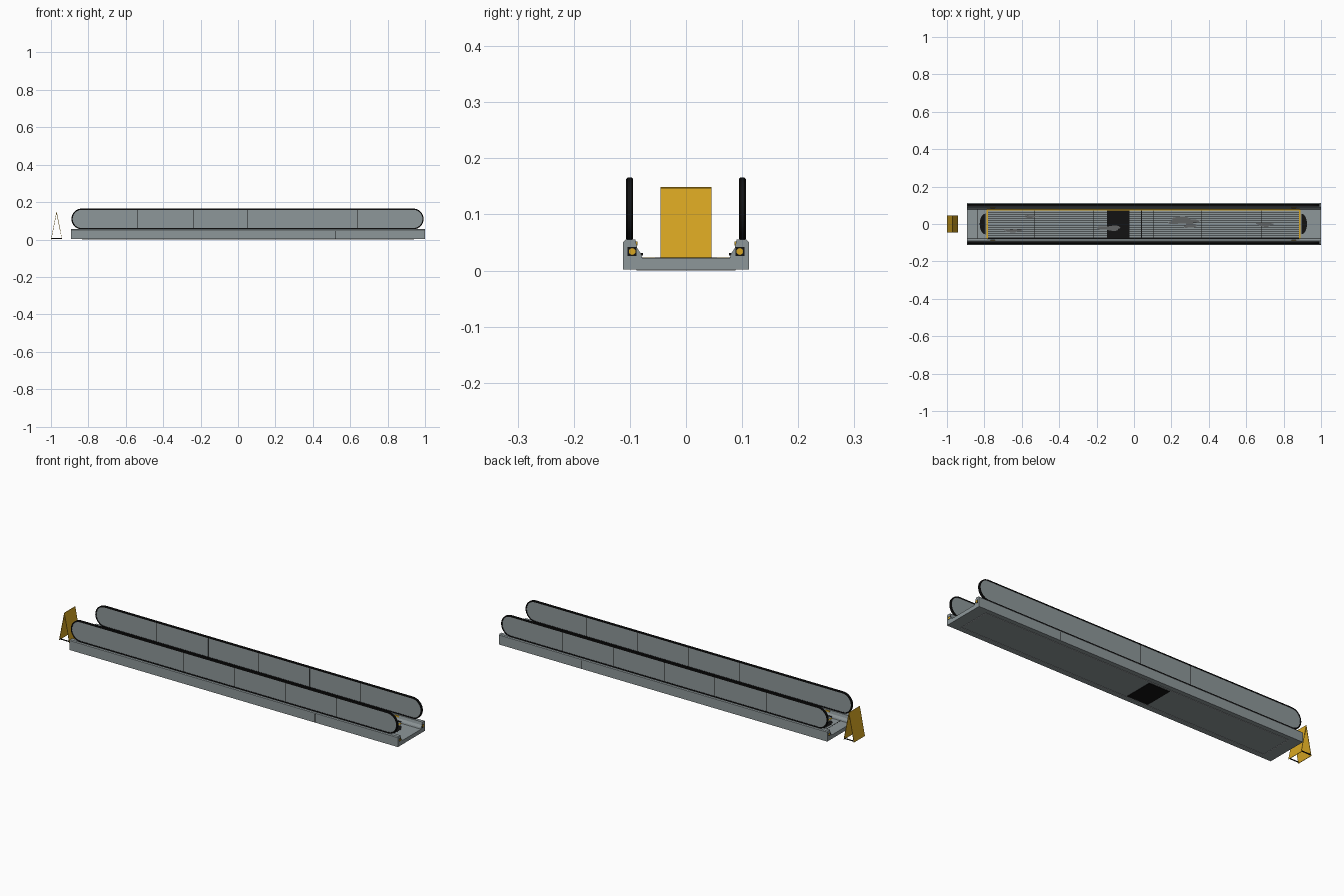
import bpy, bmesh, math
from mathutils import Matrix

cube = bpy.data.objects.get("Cube")
if cube:
    bpy.data.objects.remove(cube, do_unlink=True)


def material(name, rgb):
    m = bpy.data.materials.new(name)
    m.use_nodes = True
    m.diffuse_color = (*rgb, 1)
    m.node_tree.nodes["Principled BSDF"].inputs["Base Color"].default_value = (*rgb, 1)
    return m


steel = material("brushed steel", (0.27, 0.31, 0.32))
black = material("black rubber", (0.006, 0.006, 0.006))
yellow = material("safety yellow", (0.68, 0.38, 0.016))
stain = material("dark stain", (0.12, 0.125, 0.125))
light = material("light steel", (0.42, 0.45, 0.46))

X0, X1 = -0.893, 1.0          # ends of the walkway base
T0, T1 = -0.785, 0.885        # ends of the moving treads
H0, H1 = -0.145, -0.025       # missing treads


def finish(name, bm, mat):
    bmesh.ops.recalc_face_normals(bm, faces=bm.faces)
    me = bpy.data.meshes.new(name)
    bm.to_mesh(me)
    bm.free()
    me.materials.append(mat)
    ob = bpy.data.objects.new(name, me)
    bpy.context.collection.objects.link(ob)
    return ob


def box(name, x, y, z, mat):
    """Box from (low, high) pairs."""
    bm = bmesh.new()
    bmesh.ops.create_cube(bm, size=1)
    for v in bm.verts:
        v.co = [a + (b - a) * (c + 0.5) for (a, b), c in zip((x, y, z), v.co)]
    return finish(name, bm, mat)


def prism(name, points, direction, mat):
    """Extrude a flat outline of 3D points along a direction."""
    bm = bmesh.new()
    face = bm.faces.new([bm.verts.new(p) for p in points])
    new = bmesh.ops.extrude_face_region(bm, geom=[face])["geom"]
    verts = [g for g in new if isinstance(g, bmesh.types.BMVert)]
    bmesh.ops.translate(bm, verts=verts, vec=direction)
    return finish(name, bm, mat)


def stadium(r, y):
    """Outline with round ends, in the XZ plane."""
    cx, half = 0.051, 0.886
    pts = []
    for i in range(34):
        end, k = divmod(i, 17)
        a = math.pi * (end + k / 16) - math.pi / 2
        side = -1 if end else 1
        pts.append((cx + side * half + r * math.cos(a), y, 0.11 + r * math.sin(a)))
    return pts


def smooth(ob):
    bpy.ops.object.select_all(action="DESELECT")
    ob.select_set(True)
    bpy.context.view_layer.objects.active = ob
    bpy.ops.object.shade_smooth_by_angle()


# Base trough with a curb on each side
half = [(0.112, 0.002), (0.112, 0.051), (0.108, 0.055), (0.09, 0.055),
        (0.087, 0.04), (0.08, 0.03), (0.077, 0.018)]
outline = half + [(-y, z) for y, z in reversed(half)]
prism("base_trough", [(X0, y, z) for y, z in outline], (X1 - X0, 0, 0), steel)

# Underside frame and open hatch
for s in (-1, 1):
    ya, yb = sorted((s * 0.083, s * 0.088))
    box("underside_frame_side", (X0 + 0.06, X1 - 0.06), (ya, yb), (0, 0.003), light)
for x in (X0 + 0.06, X1 - 0.065):
    box("underside_frame_end", (x, x + 0.005), (-0.088, 0.088), (0, 0.003), light)
box("underside_hatch", (H0, H1), (-0.077, 0.077), (0.0005, 0.004), black)

# End floor plates, curved mats and yellow comb strips
for s, x_end, x_tread in ((-1, X0, T0), (1, X1, T1)):
    box("floor_plate", sorted((x_end, x_tread)), (-0.079, 0.079), (0.016, 0.0225), steel)
    xa = x_tread + s * 0.01
    arc = [(xa + s * 0.03 * math.sin(math.pi * i / 16),
            0.055 * math.cos(math.pi * i / 16), 0.022) for i in range(17)]
    prism("comb_mat", arc, (0, 0, 0.0012), black)
    box("comb_strip", (x_tread - 0.004, x_tread + 0.004), (-0.077, 0.077),
        (0.018, 0.0235), yellow)
box("floor_plate_seam", (-0.836, -0.833), (-0.078, 0.078), (0.021, 0.0229), black)

# Grooved moving treads
box("tread_bed", (T0, T1), (-0.077, 0.077), (0.015, 0.0185), black)
slats, pitch = 13, 0.148 / 13
for i in range(slats):
    y = -0.074 + pitch * i
    for x in ((T0, H0), (H1, T1)):
        box("tread_slat", x, (y + 0.0012, y + pitch - 0.0012), (0.018, 0.0215), steel)
for x in (-0.53, -0.215, 0.04, 0.105, 0.36, 0.68):
    box("tread_joint", (x - 0.002, x + 0.002), (-0.075, 0.075), (0.02, 0.0217), black)
box("tread_edge_line", (T0, T1), (0.0715, 0.077), (0.018, 0.0225), yellow)

# Worn patches on the treads
for x, y, rx, ry in ((-0.55, 0.04, 0.04, 0.008), (-0.65, -0.035, 0.055, 0.01),
                     (-0.13, -0.022, 0.075, 0.014), (0.26, 0.018, 0.085, 0.022),
                     (0.30, -0.005, 0.035, 0.02), (0.70, -0.003, 0.05, 0.012)):
    pts = []
    for i in range(24):
        a = math.tau * i / 24
        r = 0.85 + 0.2 * math.sin(3 * a + x * 9) + 0.1 * math.cos(5 * a)
        pts.append((x + rx * r * math.cos(a), y + ry * r * math.sin(a), 0.0214))
    prism("worn_patch", pts, (0, 0, 0.0006), stain)

for s in (-1, 1):
    # Balustrade panel with its seams
    y = s * 0.1005
    smooth(prism("balustrade_panel", stadium(0.052, y - 0.004), (0, 0.008, 0), steel))
    for x in (-0.535, -0.24, 0.052, 0.345, 0.64):
        box("panel_seam", (x - 0.001, x + 0.001), (y - 0.0043, y + 0.0043),
            (0.056, 0.161), black)

    # Handrail loop
    bm = bmesh.new()
    rings = [[bm.verts.new(p) for p in stadium(r, y + w)]
             for r, w in ((0.0555, -0.004), (0.0535, -0.006), (0.049, -0.006),
                          (0.049, 0.006), (0.0535, 0.006), (0.0555, 0.004))]
    for a, b in zip(rings, rings[1:] + rings[:1]):
        for i in range(len(a)):
            j = (i + 1) % len(a)
            bm.faces.new((a[i], a[j], b[j], b[i]))
    smooth(finish("handrail", bm, black))

    # Curb joint, skirt brush and small skirt lamps
    ya, yb = sorted((s * 0.11, s * 0.1125))
    box("curb_joint", (0.521, 0.525), (ya, yb), (0.004, 0.046), black)
    ya, yb = sorted((s * 0.077, s * 0.081))
    box("skirt_brush", (T0, T1), (ya, yb), (0.027, 0.031), black)
    for x in (T0 + 0.03, T1 - 0.03):
        ya, yb = sorted((s * 0.086, s * 0.0915))
        box("skirt_lamp", (x - 0.012, x + 0.012), (ya, yb), (0.045, 0.052), yellow)

    # Handrail inlet plate and lamp at each end of the curb
    for e, x in ((-1, X0), (1, X1)):
        yc = s * 0.096
        box("inlet_plate", sorted((x - e * 0.003, x + e * 0.0005)),
            (yc - 0.008, yc + 0.008), (0.026, 0.042), black)
        bm = bmesh.new()
        bmesh.ops.create_cone(bm, cap_ends=True, segments=16, radius1=0.006,
                              radius2=0.006, depth=0.003,
                              matrix=Matrix.Translation((x - e * 0.0005, yc, 0.034))
                              @ Matrix.Rotation(math.pi / 2, 4, "Y"))
        finish("inlet_lamp", bm, yellow)

    # Folding warning sign: one leaning board and one bottom strut per side
    foot, top, t = -0.97 + s * 0.03, -0.97 + s * 0.0005, s * 0.002
    prism("sign_board", [(foot, -0.045, 0), (top, -0.045, 0.149),
                         (top - t, -0.045, 0.147), (foot - t, -0.045, 0)],
          (0, 0.09, 0), yellow)
    ya, yb = sorted((s * 0.041, s * 0.045))
    box("sign_strut", (-0.998, -0.942), (ya, yb), (0.004, 0.008), black)
